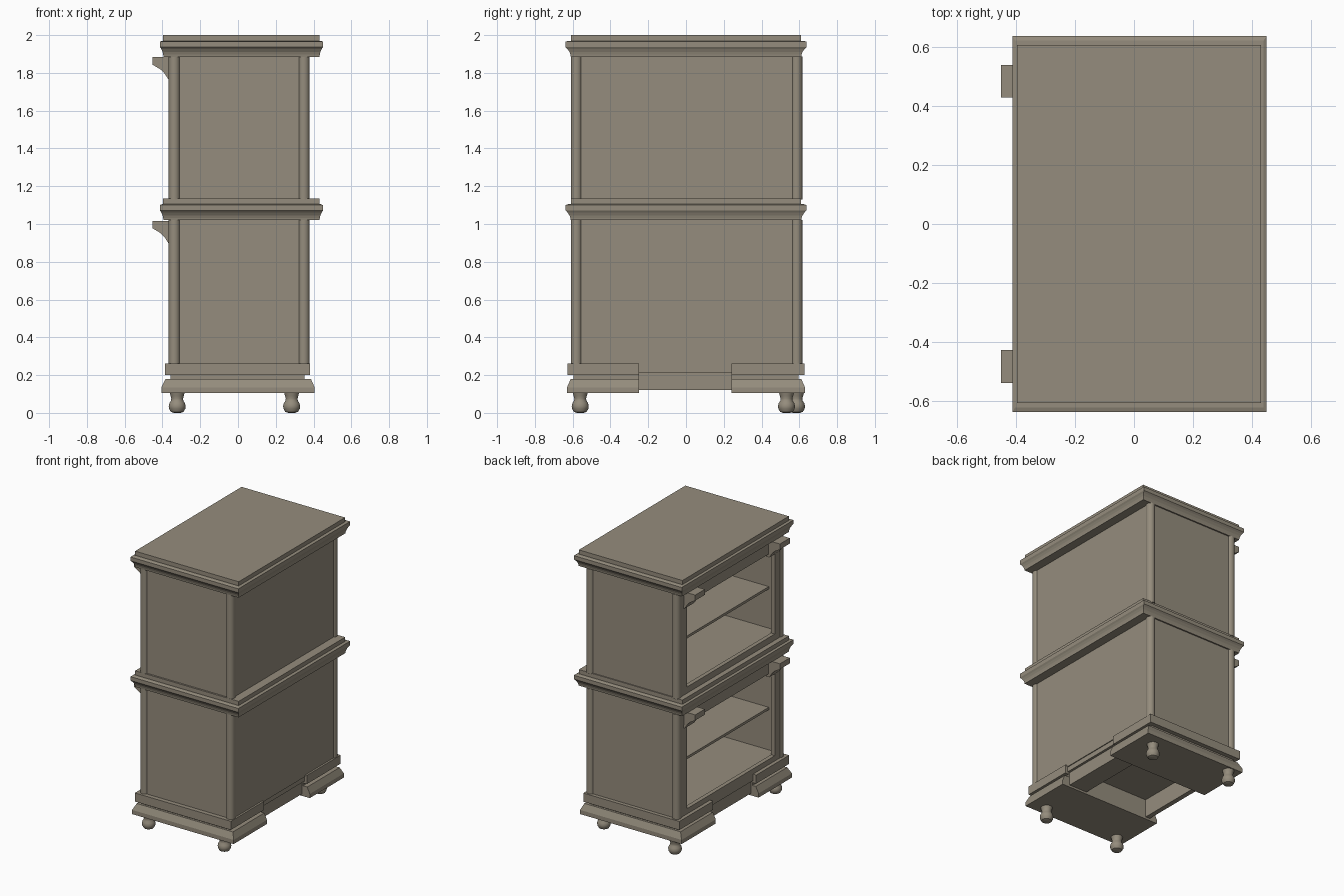
import bpy
import bmesh
import math

if "Cube" in bpy.data.objects:
    bpy.data.objects.remove(bpy.data.objects["Cube"])

wood = bpy.data.materials.new("grey_brown_wood")
wood.use_nodes = True
COLOUR = (0.30, 0.265, 0.205, 1)
wood.diffuse_color = COLOUR
wood.node_tree.nodes["Principled BSDF"].inputs["Base Color"].default_value = COLOUR


def finish(name, bm, smooth=False):
    bmesh.ops.recalc_face_normals(bm, faces=bm.faces)
    mesh = bpy.data.meshes.new(name)
    bm.to_mesh(mesh)
    bm.free()
    mesh.materials.append(wood)
    ob = bpy.data.objects.new(name, mesh)
    bpy.context.collection.objects.link(ob)
    if smooth:
        bpy.ops.object.select_all(action='DESELECT')
        ob.select_set(True)
        bpy.context.view_layer.objects.active = ob
        bpy.ops.object.shade_smooth_by_angle(angle=math.radians(40))
    return ob


def loft(name, rings, smooth=False):
    """Skin a stack of closed rings and cap both ends."""
    bm = bmesh.new()
    loops = [[bm.verts.new(p) for p in ring] for ring in rings]
    n = len(loops[0])
    for a, b in zip(loops, loops[1:]):
        for i in range(n):
            j = (i + 1) % n
            bm.faces.new((a[i], a[j], b[j], b[i]))
    bm.faces.new(loops[0])
    bm.faces.new(loops[-1])
    return finish(name, bm, smooth)


def rect(x0, x1, y0, y1, z):
    return [(x0, y0, z), (x1, y0, z), (x1, y1, z), (x0, y1, z)]


def box(name, x0, x1, y0, y1, z0, z1):
    return loft(name, [rect(x0, x1, y0, y1, z0), rect(x0, x1, y0, y1, z1)])


def turned(name, cx, cy, profile, segments=24):
    """Round part from (radius, height) pairs."""
    steps = [2 * math.pi * i / segments for i in range(segments)]
    return loft(name, [[(cx + r * math.cos(t), cy + r * math.sin(t), z) for t in steps]
                       for r, z in profile], True)


def cornice(name, z):
    """Coved moulding with a flat slab on top; z is its underside."""
    X0, X1, Y = -0.413, 0.45, 0.638
    rings = []
    for inset, h in ((0.028, 0), (0.026, 0.012), (0.021, 0.026), (0.011, 0.041), (0, 0.052),
                     (0, 0.08), (0.016, 0.085)):
        rings.append(rect(X0 + inset * 0.65, X1 - inset * 0.65, -Y + inset, Y - inset, z + h))
    loft(name, rings)
    box(name + "_slab", -0.397, 0.431, -0.608, 0.608, z + 0.083, z + 0.115)


def case(name, z0, z1):
    """One open-fronted cabinet section."""
    # round corner posts
    for px, xs in ((-0.337, "open"), (0.349, "closed")):
        for py, ys in ((-0.58, "right"), (0.586, "left")):
            turned(f"{name}_post_{xs}_{ys}", px, py, [(0.03, z0), (0.03, z1)])
    # walls
    box(name + "_back_panel", 0.34, 0.368, -0.58, 0.58, z0, z1)
    box(name + "_right_wall", -0.335, 0.35, -0.595, -0.56, z0, z1)
    box(name + "_left_wall", -0.335, 0.35, 0.565, 0.6, z0, z1)
    # opening frame
    for s in (-1, 1):
        y0, y1 = sorted((s * 0.5, s * 0.58))
        box(name + "_stile", -0.36, -0.33, y0, y1, z0, z1)
    box(name + "_top_rail", -0.362, -0.33, -0.55, 0.55, z1 - 0.1, z1)
    box(name + "_bottom_rail", -0.36, -0.33, -0.55, 0.55, z0, z0 + 0.05)
    # shelves
    mid = (z0 + z1) / 2 - 0.05
    box(name + "_shelf", -0.27, 0.345, -0.57, 0.57, mid, mid + 0.018)
    box(name + "_floor", -0.335, 0.345, -0.57, 0.57, z0, z0 + 0.045)
    # corbels under the cornice
    side = [(-0.452, 0), (-0.452, -0.04), (-0.41, -0.065), (-0.39, -0.085),
            (-0.367, -0.12), (-0.34, -0.12), (-0.34, 0)]
    for y0, y1 in ((-0.54, -0.427), (0.43, 0.54)):
        loft(name + "_corbel", [[(x, y, z1 - 0.003 + h) for x, h in side] for y in (y0, y1)])


case("lower_case", 0.25, 1.02)
case("upper_case", 1.13, 1.886)
cornice("middle_cornice", 1.02)
cornice("top_cornice", 1.885)

# base blocks at both ends, flared on the three outer sides
for side_name, s, inner in (("right", -1, 0.25), ("left", 1, 0.24)):
    def ring(x0, x1, outer, z):
        y0, y1 = sorted((s * inner, s * outer))
        return rect(x0, x1, y0, y1, z)
    loft(f"base_{side_name}", [ring(-0.406, 0.406, 0.63, 0.105), ring(-0.406, 0.406, 0.63, 0.135),
                               ring(-0.383, 0.386, 0.61, 0.18)])
    loft(f"base_neck_{side_name}", [ring(-0.357, 0.353, 0.595, 0.175), ring(-0.357, 0.353, 0.595, 0.21)])
    loft(f"base_moulding_{side_name}", [ring(-0.386, 0.382, 0.627, 0.2), ring(-0.386, 0.382, 0.627, 0.262)])

# recessed rails joining the base blocks
box("base_rail_open_side", -0.345, -0.31, -0.26, 0.26, 0.12, 0.25)
box("base_rail_closed_side", 0.2, 0.345, -0.26, 0.26, 0.12, 0.22)
for x0, x1 in ((-0.36, -0.33), (0.33, 0.362)):
    box("base_rail_cap", x0, x1, -0.26, 0.26, 0.215, 0.255)

# turned feet
FOOT = [(0.018, 0), (0.034, 0.006), (0.043, 0.022), (0.045, 0.036), (0.041, 0.052),
        (0.033, 0.064), (0.031, 0.075), (0.035, 0.09), (0.04, 0.108)]
for fx, fy in ((-0.322, -0.56), (0.284, -0.56), (-0.322, 0.585), (0.284, 0.532)):
    turned("foot", fx, fy, FOOT)
